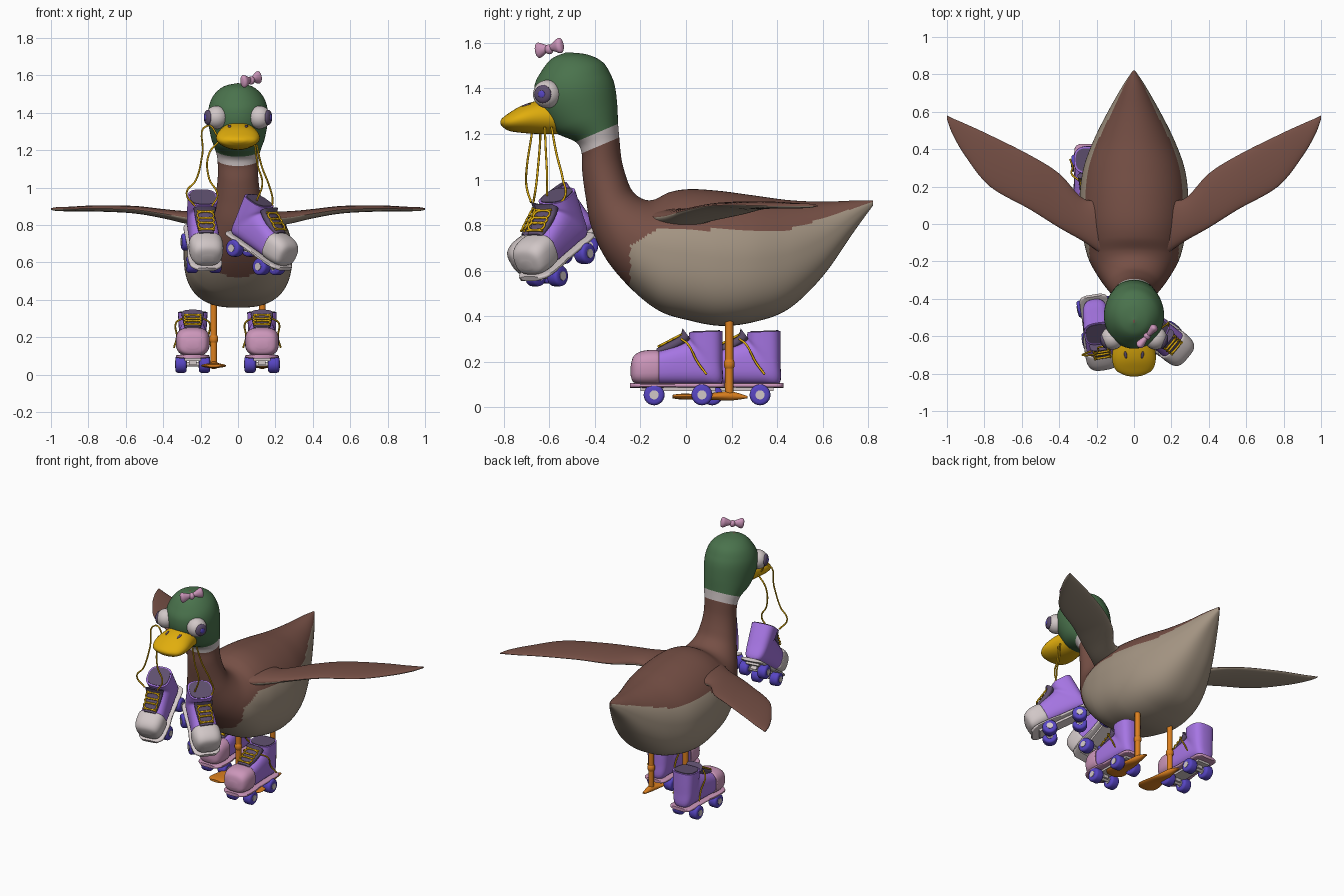
import bpy, bmesh, math
from mathutils import Matrix, Vector

if "Cube" in bpy.data.objects:
    bpy.data.objects.remove(bpy.data.objects["Cube"], do_unlink=True)

def material(name, *srgb):
    mat = bpy.data.materials.new(name)
    mat.use_nodes = True
    colour = [c / 12.92 if c < .04 else ((c + .055) / 1.055) ** 2.4 for c in srgb] + [1]
    mat.diffuse_color = colour
    shader = mat.node_tree.nodes["Principled BSDF"]
    shader.inputs["Base Color"].default_value = colour
    shader.inputs["Roughness"].default_value = .7
    return mat

brown = material("brown plumage", .46, .31, .27)
beige = material("beige plumage", .64, .58, .51)
green = material("head green", .29, .45, .30)
white = material("off white", .82, .78, .78)
yellow = material("beak yellow", .88, .68, .05)
orange = material("leg orange", .86, .50, .12)
purple = material("boot purple", .65, .46, .89)
pink = material("soft pink", .80, .59, .73)
violet = material("wheel violet", .34, .27, .76)
plum = material("dark plum", .37, .31, .43)

I = Matrix.Identity(4)
T = lambda x, y, z: Matrix.Translation((x, y, z))
S = lambda x, y, z: Matrix.Diagonal((x, y, z, 1))
R = lambda degrees, axis: Matrix.Rotation(math.radians(degrees), 4, axis)

def finish(name, bm, mats):
    bmesh.ops.recalc_face_normals(bm, faces=bm.faces)
    mesh = bpy.data.meshes.new(name)
    bm.to_mesh(mesh)
    bm.free()
    for mat in mats:
        mesh.materials.append(mat)
    obj = bpy.data.objects.new(name, mesh)
    bpy.context.collection.objects.link(obj)
    return obj

def ball(name, mat, matrix):
    bm = bmesh.new()
    bmesh.ops.create_uvsphere(bm, u_segments=24, v_segments=14, radius=1, matrix=matrix)
    return finish(name, bm, [mat])

def rod(name, mat, radius, depth, matrix, bevel=0):
    bm = bmesh.new()
    bmesh.ops.create_cone(bm, segments=24, radius1=radius, radius2=radius, depth=depth, cap_ends=True)
    if bevel:
        rim = [e for e in bm.edges if abs(e.verts[0].co.z - e.verts[1].co.z) < depth / 2]
        bmesh.ops.bevel(bm, geom=rim, offset=bevel, segments=3, profile=.5, affect='EDGES')
    bm.transform(matrix)
    return finish(name, bm, [mat])

def box(name, mat, matrix):
    bm = bmesh.new()
    bmesh.ops.create_cube(bm, size=1, matrix=matrix)
    return finish(name, bm, [mat])

def tube(name, points, matrix=I, radius=.005):
    curve = bpy.data.curves.new(name, 'CURVE')
    curve.dimensions = '3D'
    curve.bevel_depth, curve.bevel_resolution, curve.resolution_u = radius, 2, 6
    curve.use_fill_caps = True
    spline = curve.splines.new('BEZIER')
    spline.bezier_points.add(len(points) - 1)
    for knot, point in zip(spline.bezier_points, points):
        knot.co = matrix @ Vector(point)
        knot.handle_left_type = knot.handle_right_type = 'AUTO'
    curve.materials.append(yellow)
    bpy.context.collection.objects.link(bpy.data.objects.new(name, curve))

def ring(y0, z0, y1, z1, half_width):
    """Cross-section frame: centre, half height vector, half width vector."""
    return (0, (y0 + y1) / 2, (z0 + z1) / 2, 0, (y1 - y0) / 2, (z1 - z0) / 2, half_width, 0, 0)

def loft(name, frames, mats, matrix=I, power=lambda u, c: 1, around=32, steps=5, rule=None):
    """Skin a smooth surface through cross-section frames."""
    bm, rows, last = bmesh.new(), [], len(frames) - 1
    for k in range(last * steps + 1):
        i = min(k // steps, last - 1)
        t = k / steps - i
        p, q, r, s = (frames[max(0, min(last, i + d))] for d in (-1, 0, 1, 2))
        f = [b + t * (c - a + t * (2*a - 5*b + 4*c - d + t * (3*b - a - 3*c + d))) / 2
             if 0 < t < 1 else (b if t == 0 else c) for a, b, c, d in zip(p, q, r, s)]
        f = [b + .5 * t * (c - a + t * (2*a - 5*b + 4*c - d + t * (3*b - a - 3*c + d)))
             for a, b, c, d in zip(p, q, r, s)]
        centre, up, side = Vector(f[:3]), Vector(f[3:6]), Vector(f[6:])
        row = []
        for j in range(around):
            c, n = math.cos(math.tau * j / around), math.sin(math.tau * j / around)
            e = power(k / steps, c)
            c, n = (math.copysign(abs(v) ** e, v) for v in (c, n))
            row.append(bm.verts.new(matrix @ (centre + up * c + side * n)))
        rows.append(row)
    for k, (low, high) in enumerate(zip(rows, rows[1:])):
        for j in range(around):
            m = (j + 1) % around
            face = bm.faces.new((low[j], low[m], high[m], high[j]))
            if rule:
                face.material_index = rule((k + .5) / steps, (j + .5) / around, face.calc_center_median())
    bm.faces.new(rows[0])
    bm.faces.new(rows[-1])
    return finish(name, bm, mats)

# Body, neck and head in one skin, tail to crown
body = [ring(*r) for r in (
    (.82, .885, .82, .908, .006), (.74, .775, .74, .908, .06), (.6, .575, .6, .903, .14),
    (.45, .432, .45, .91, .215), (.3, .375, .3, .93, .27), (.15, .358, .15, .95, .29),
    (0, .385, .02, .958, .285), (-.12, .425, -.07, .945, .268), (-.24, .52, -.14, .912, .24),
    (-.35, .65, -.19, .915, .19), (-.415, .79, -.235, .95, .145), (-.44, .92, -.262, 1.01, .12),
    (-.455, 1.03, -.283, 1.09, .108), (-.458, 1.115, -.293, 1.185, .11),
    (-.485, 1.165, -.298, 1.245, .122), (-.585, 1.215, -.302, 1.33, .145),
    (-.655, 1.32, -.312, 1.41, .16), (-.665, 1.41, -.33, 1.46, .155),
    (-.635, 1.475, -.365, 1.515, .128), (-.59, 1.53, -.43, 1.548, .077), (-.53, 1.557, -.51, 1.558, .006))]

def plumage(u, angle, p):
    if u > 13:
        return 2 if u < 14 else 3
    edge = min(.71 + (p.y + .245) * .6, .78 + max(0, p.y - .45) * .33)
    return int(p.y > -.245 and p.z < edge)

belly = lambda u, c: 1 - .25 * max(0, min(1, (10 - u) / 3)) if c < 0 else 1
loft("body", body, [brown, beige, white, green], power=belly, around=96, steps=10, rule=plumage)

# Beak with nostrils
loft("beak", [ring(y, low, y, high, w) for y, low, high, w in (
    (-.55, 1.2, 1.35, .09), (-.64, 1.2, 1.348, .108), (-.72, 1.205, 1.325, .117),
    (-.78, 1.215, 1.29, .098), (-.808, 1.235, 1.268, .05), (-.815, 1.248, 1.255, .015))], [yellow])

# Wings: x, leading y, trailing y, height, thickness
wing = ((.12, -.2, .16, .83, .09), (.26, -.1, .13, .838, .07), (.4, -.02, .27, .86, .05),
        (.56, .08, .37, .882, .04), (.77, .2, .475, .888, .032), (.9, .36, .535, .885, .025),
        (.97, .48, .565, .885, .02), (1, .56, .58, .885, .008))

for side, word in ((1, "left"), (-1, "right")):
    loft(word + "_wing", [(x * side, (a + b) / 2, z, 0, 0, h / 2, 0, (b - a) / 2, 0) for x, a, b, z, h in wing],
         [brown, beige], rule=lambda u, angle, p: int(.25 < angle < .75))
    ball(word + "_nostril", plum, T(side * .045, -.7, 1.327) @ R(25 * side, 'Y') @ R(18, 'X') @ S(.008, .02, .005))

    # Eyes look outward and slightly forward
    gaze = T(side * .115, -.61, 1.375) @ R(-side * 22, 'Z')
    ball(word + "_eye", white, gaze @ S(.062, .062, .062))
    ball(word + "_pupil", plum, gaze @ T(side * .05, 0, 0) @ S(.017, .04, .04))
    ball(word + "_eye_shine", violet, gaze @ T(side * .065, 0, 0) @ S(.005, .016, .016))

    # Legs and webbed feet
    rod(word + "_leg", orange, .018, .34, T(side * .13, .19, .22))
    ball(word + "_leg_joint", orange, T(side * .13, .19, .19) @ S(.024, .024, .03))
    loft(word + "_foot", [ring(y, low, y, high, w) for y, low, high, w in (
        (.27, .04, .05, .01), (.19, .03, .07, .025), (.08, .035, .06, .05),
        (-.02, .035, .06, .067), (-.06, .04, .055, .04))], [orange], T(side * .13, 0, 0))

    # Bow loops
    loft(word + "_bow_loop", [ring(y, -h, y, h, w) for y, h, w in (
        (.005, .01, .01), (.035, .024, .018), (.06, .034, .022), (.072, .025, .014), (.075, .005, .004))],
        [pink], T(.07, -.6, 1.578) @ R(-40, 'Z') @ R(90 - 90 * side, 'Z') @ R(10 * side, 'X'))
ball("bow_knot", pink, T(.07, -.6, 1.572) @ S(.02, .02, .022))

# Roller skate, toe towards -y
def skate(name, matrix, trim, loose_laces):
    boxy = lambda u, c: .7
    flat = lambda u, c: .5
    loft(name + "_boot", [ring(*r) for r in (
        (-.1, .1, -.1, .243, .08), (0, .1, -.02, .268, .078), (.12, .1, .03, .285, .074),
        (.195, .105, .05, .298, .07), (.2, .2, .052, .312, .075), (.2, .335, .055, .33, .079))],
        [purple], matrix, boxy)
    loft(name + "_toe_cap", [ring(y, low, y, high, w) for y, low, high, w in (
        (-.203, .14, .18, .03), (-.19, .11, .225, .07), (-.15, .1, .248, .088),
        (-.085, .1, .252, .09), (-.08, .11, .24, .08))], [trim], matrix, boxy)
    loft(name + "_sole", [ring(y, .086, y, .107, w) for y, w in (
        (-.205, .05), (-.17, .085), (-.08, .09), (0, .08), (.1, .078), (.19, .075), (.212, .05))],
        [trim], matrix, flat)
    loft(name + "_lining", [ring(.19, .33, .065, .326, .07), ring(.19, .339, .065, .334, .07)],
         [plum], matrix, boxy, steps=1)
    loft(name + "_tongue", [ring(*r) for r in (
        (-.09, .235, -.09, .258, .04), (-.02, .25, -.035, .287, .048), (.035, .28, .012, .315, .055),
        (.06, .3, .025, .347, .06))], [plum], matrix, boxy)
    box(name + "_plate", white, matrix @ T(0, .005, .08) @ S(.09, .33, .014))
    for y in (-.1, .11):
        place = "_front" if y < 0 else "_back"
        box(name + place + "_truck", white, matrix @ T(0, y, .067) @ S(.04, .05, .03))
        rod(name + place + "_axle", white, .012, .19, matrix @ T(0, y, .055) @ R(90, 'Y'))
        for x in (-.063, .063):
            spot = matrix @ T(x, y, .055) @ R(90, 'Y')
            rod(name + place + "_wheel", violet, .046, .06, spot, .014)
            rod(name + place + "_hub", white, .02, .066, spot)
    for side in (-1, 1):
        tube(name + "_lacing", [(side * (-1) ** i * .045, -.08 + .025 * i, .268 + .013 * i)
                                for i in range(5)], matrix, .0055)
        if loose_laces:
            tube(name + "_loose_lace", [(side * .055, .02, .3), (side * .09, .05, .275),
                                        (side * .085, .09, .2), (side * .1, .13, .145)], matrix)

def hang(x, y, z, yaw, pitch):
    return T(x, y, z) @ R(yaw, 'Z') @ R(pitch, 'X') @ T(0, .14, -.17)

skate("left_ground_skate", T(.128, -.04, 0), pink, True)
skate("right_ground_skate", T(-.242, .215, 0), pink, True)
skate("right_hanging_skate", hang(-.168, -.71, .66, 9, 35), white, False)
skate("left_hanging_skate", hang(.235, -.67, .66, 50, 28), white, False)

# Long laces held in the beak
for points in (
        ((-.1, -.66, 1.26), (-.165, -.655, 1.33), (-.19, -.68, 1.18), (-.225, -.7, 1.04), (-.275, -.7, .97), (-.23, -.68, .9)),
        ((-.1, -.64, 1.25), (-.155, -.64, 1.18), (-.155, -.65, 1.05), (-.11, -.66, .96), (-.14, -.67, .9)),
        ((.09, -.62, 1.23), (.105, -.615, 1.12), (.13, -.61, 1.02), (.1, -.61, .93)),
        ((.1, -.59, 1.23), (.125, -.57, 1.12), (.17, -.54, 1), (.185, -.53, .93), (.17, -.58, .87))):
    tube("beak_lace", points)

# Smooth shading with crisp edges
bpy.ops.object.select_all(action='DESELECT')
for obj in bpy.context.scene.objects:
    if obj.type == 'MESH':
        obj.select_set(True)
        bpy.context.view_layer.objects.active = obj
bpy.ops.object.shade_smooth_by_angle(angle=math.radians(42))
